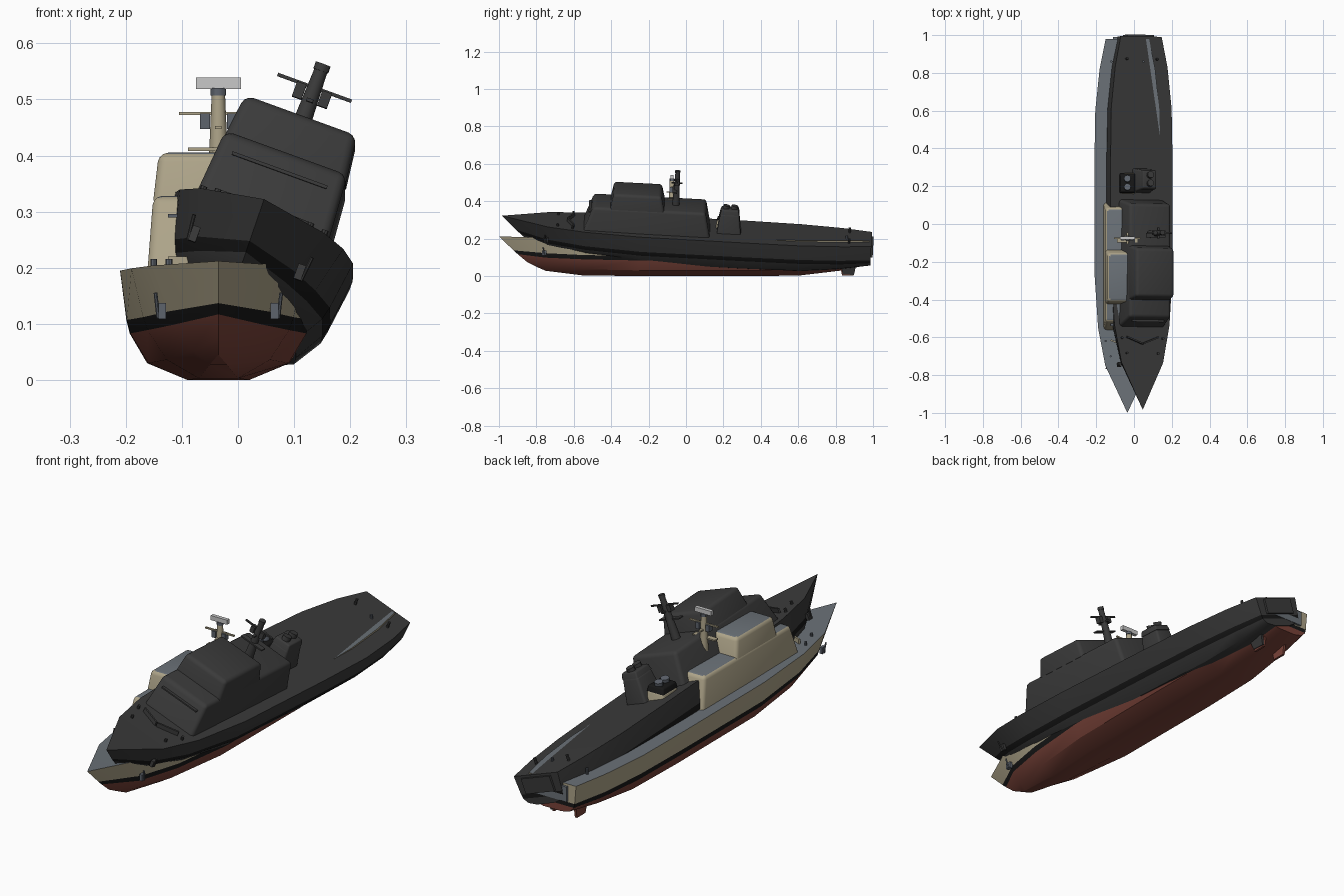
import bpy, bmesh, math
from mathutils import Matrix, Vector

if "Cube" in bpy.data.objects:
    bpy.data.objects.remove(bpy.data.objects["Cube"])


def material(name, r, g, b):
    m = bpy.data.materials.new(name)
    m.diffuse_color = (r, g, b, 1)
    m.use_nodes = True
    m.node_tree.nodes["Principled BSDF"].inputs["Base Color"].default_value = m.diffuse_color
    return m


cream = material("cream_paint", .42, .37, .25)
deck_grey = material("deck_grey", .145, .165, .185)
red = material("hull_red", .19, .055, .04)
black = material("band_black", .009, .009, .009)
dark = material("charcoal", .043, .043, .043)
metal = material("metal_grey", .11, .125, .15)
white = material("pale_grey", .58, .58, .58)


def finish(bm, name, mats, world, rule=None):
    bmesh.ops.recalc_face_normals(bm, faces=bm.faces)
    bm.normal_update()
    if rule:
        for f in bm.faces:
            f.material_index = rule(f)
    me = bpy.data.meshes.new(name)
    bm.to_mesh(me)
    bm.free()
    for m in mats:
        me.materials.append(m)
    ob = bpy.data.objects.new(name, me)
    bpy.context.collection.objects.link(ob)
    ob.matrix_world = world
    return ob


def block(name, mats, world, base, top, bevel=0, rule=None):
    """Tapered block; base and top are (half width, y0, y1, z, centre x)."""
    bm = bmesh.new()
    rings = []
    for w, y0, y1, z, cx in (base, top):
        rings.append([bm.verts.new((cx + sx * w, y, z))
                      for sx, y in ((-1, y0), (1, y0), (1, y1), (-1, y1))])
    a, b = rings
    bm.faces.new(a)
    bm.faces.new(b)
    for i in range(4):
        j = (i + 1) % 4
        bm.faces.new((a[i], a[j], b[j], b[i]))
    if bevel:
        low = set(a)
        edges = [e for e in bm.edges if not (e.verts[0] in low and e.verts[1] in low)]
        bmesh.ops.bevel(bm, geom=edges, offset=bevel, segments=3, profile=.5, affect='EDGES')
    return finish(bm, name, mats, world, rule)


def box(name, mat, world, x, y, z, hx, hy, hz):
    return block(name, [mat], world, (hx, y - hy, y + hy, z - hz, x), (hx, y - hy, y + hy, z + hz, x))


def rod(name, mat, world, p, q, r1, r2, sides=12):
    p, q = Vector(p), Vector(q)
    d = q - p
    m = Matrix.Translation((p + q) / 2) @ d.to_track_quat('Z', 'Y').to_matrix().to_4x4()
    bm = bmesh.new()
    bmesh.ops.create_cone(bm, cap_ends=True, segments=sides, radius1=r1, radius2=r2,
                          depth=d.length, matrix=m)
    return finish(bm, name, [mat], world)


# Hull rows per station: half widths then heights (keel, bilge, band low, band high, sheer)
STATIONS = [
    (-.75, (.015, .045, .082, .090, .117), (.028, .052, .098, .122, .204)),
    (-.55, (.035, .092, .126, .134, .155), (.003, .036, .089, .112, .199)),
    (-.25, (.055, .125, .157, .163, .175), (0, .030, .083, .107, .195)),
    (.30, (.055, .127, .158, .164, .175), (0, .030, .083, .107, .193)),
    (.60, (.055, .122, .154, .159, .170), (.002, .032, .083, .107, .191)),
    (.82, (.050, .105, .134, .139, .147), (.028, .050, .085, .107, .190)),
    (.98, (.045, .085, .104, .108, .115), (.060, .070, .090, .108, .188)),
]
STEM = [(-.79, .045), (-.85, .075), (-.90, .117), (-.922, .137), (-1, .212)]


def hull(name, world, mats):
    bm = bmesh.new()
    rows = []
    stem = [bm.verts.new((0, y, z)) for y, z in STEM]
    rows.append(stem[::-1] + stem)
    for y, ws, zs in STATIONS:
        port = [bm.verts.new((-w, y, z)) for w, z in zip(ws, zs)]
        star = [bm.verts.new((w, y, z)) for w, z in zip(ws, zs)]
        rows.append(port[::-1] + star)
    paint = [0, 1, 2, 2, 2, 2, 2, 1, 0]
    layer = bm.faces.layers.int.new("paint")
    for a, b in zip(rows, rows[1:]):
        for i in range(9):
            f = list(dict.fromkeys((a[i], a[i + 1], b[i + 1], b[i])))
            if len(f) > 2:
                bm.faces.new(f)[layer] = paint[i]
        f = list(dict.fromkeys((a[0], b[0], b[9], a[9])))
        bm.faces.new(f)[layer] = 3
    # transom strips
    e = rows[-1]
    for i in range(4):
        bm.faces.new((e[i], e[i + 1], e[8 - i], e[9 - i]))[layer] = (0, 1, 2, 2)[i]
    return finish(bm, name, mats, world, lambda f: f[layer])


def ship(pre, W, paint, deck, bottom, fitting, radar):
    def roof(f):
        return 1 if f.normal.z > .95 else 0
    hull(pre + "hull", W, [paint, black, bottom, deck])
    # superstructure
    block(pre + "deckhouse", [paint, deck], W, (.127, -.565, .115, .185, 0),
          (.116, -.515, .085, .328, 0), .016, roof)
    block(pre + "bridge", [paint, deck], W, (.116, -.425, -.135, .32, 0),
          (.106, -.41, -.155, .405, 0), .016, roof)
    box(pre + "front_rail", fitting, W, 0, -.532, .293, .09, .007, .003)
    # funnel with black cap and exhausts
    block(pre + "funnel", [paint], W, (.052, .15, .28, .185, 0), (.04, .165, .265, .3, 0), .01)
    block(pre + "funnel_cap", [black if radar else paint], W, (.041, .163, .267, .296, 0),
          (.037, .17, .26, .322, 0), .006)
    for i, y in enumerate((.192, .236)):
        rod(pre + f"exhaust_{i}", fitting, W, (0, y, .31), (0, y + .005, .338), .018, .018)
    # mast
    my = -.075
    rod(pre + "mast", paint, W, (0, my, .32), (0, my, .508), .02, .012)
    rod(pre + "mast_cap", fitting, W, (0, my, .507), (0, my, .52), .014, .014)
    box(pre + "yardarm", paint, W, 0, my, .475, .07, .004, .003)
    box(pre + "mast_platform", paint, W, 0, my - .01, .411, .054, .012, .003)
    box(pre + "mast_arm", paint, W, 0, my, .45, .006, .03, .003)
    if radar:
        box(pre + "radar_bar", white, W, 0, my, .529, .04, .008, .01)
    # V-shaped breakwater on the foredeck
    for s in (-1, 1):
        side = "left_" if s < 0 else "right_"
        R = W @ Matrix.Translation((s * .045, -.632, .207)) @ Matrix.Rotation(s * .38, 4, 'Z')
        box(pre + side + "breakwater", paint, R, 0, 0, 0, .047, .004, .013)
        box(pre + side + "mast_box", fitting, W, s * .024, my, .461, .009, .012, .014)
        # bollards, anchors and rudders
        for j, (x, y) in enumerate(((.088, -.7), (.115, -.62), (.085, .86))):
            rod(pre + side + f"bollard_{j}", fitting, W, (s * x, y, .185), (s * x, y, .216),
                .006, .006, 8)
        rod(pre + side + "anchor_shank", fitting, W, (s * .107, -.755, .11), (s * .112, -.765, .155),
            .0035, .0035, 8)
        box(pre + side + "anchor", fitting, W, s * .1, -.758, .123, .007, .012, .014)
        block(pre + side + "rudder", [bottom], W, (.005, .835, .895, .002, s * .055),
              (.006, .82, .905, .065, s * .055))
    # stern gate
    box(pre + "stern_gate", deck, W, 0, .984, .145, .075, .006, .033)


# upright painted ship
ship("upright_", Matrix.Translation((-.035, 0, 0)), cream, deck_grey, red, metal, True)
# dark heeled ship, rolled and pitched against it
heel = (Matrix.Translation((-.026, .005, .071)) @ Matrix.Rotation(math.radians(-3), 4, 'X')
        @ Matrix.Rotation(math.radians(20), 4, 'Y'))
ship("heeled_", heel, dark, dark, dark, dark, False)

bpy.ops.object.select_all(action='DESELECT')
for ob in bpy.context.scene.objects:
    ob.select_set(True)
    bpy.context.view_layer.objects.active = ob
bpy.ops.object.shade_smooth_by_angle(angle=math.radians(30))
